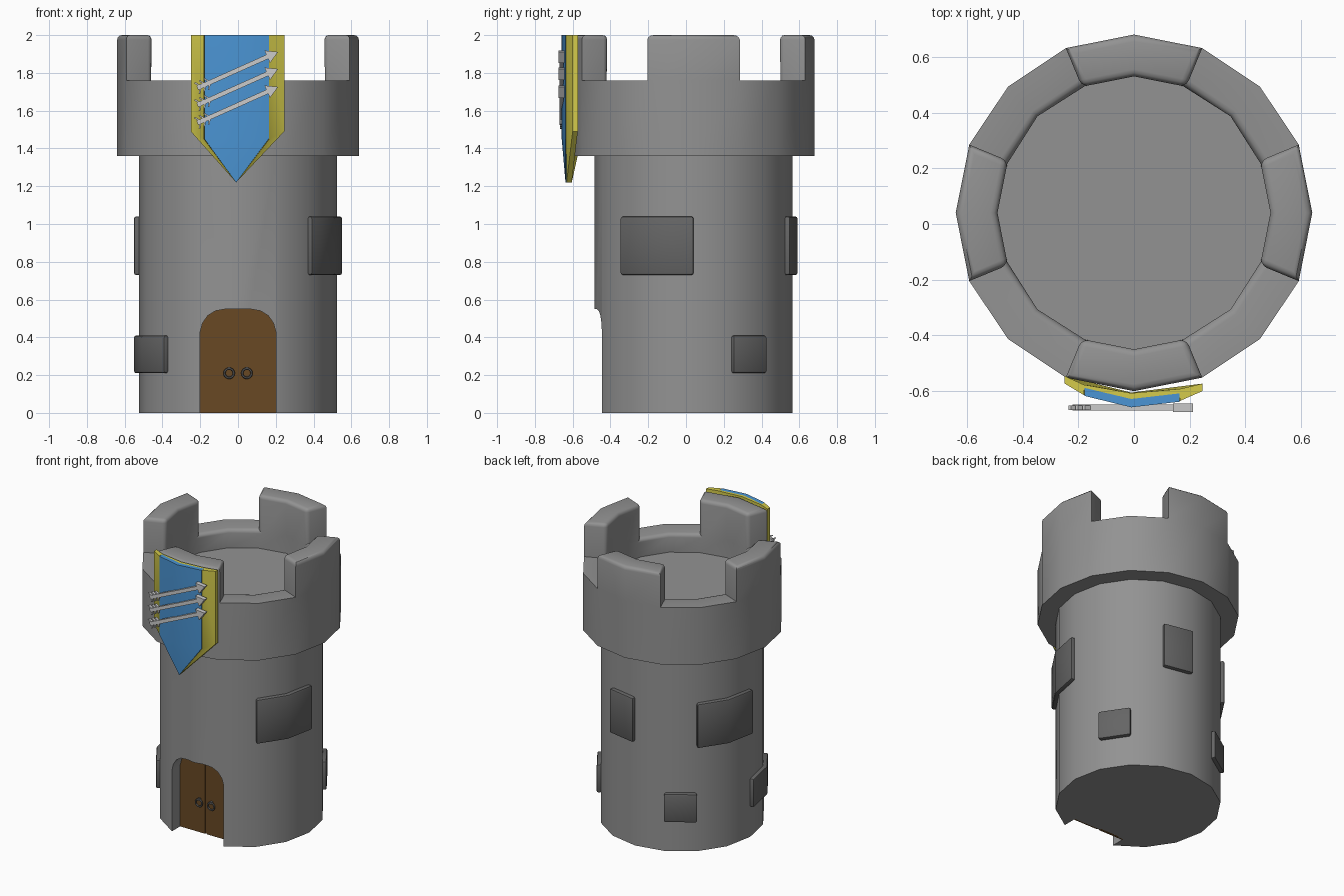
import bpy, bmesh
from math import radians, sin, cos, pi
from mathutils import Vector

if "Cube" in bpy.data.objects:
    bpy.data.objects.remove(bpy.data.objects["Cube"])

CY, STEP = 0.04, 22.5   # tower axis and angle of one wall facet


def polar(r, deg, z):
    a = radians(deg)
    return Vector((r * cos(a), CY + r * sin(a), z))


def material(name, rgb):
    m = bpy.data.materials.new(name)
    m.diffuse_color = (*rgb, 1)
    m.use_nodes = True
    m.node_tree.nodes["Principled BSDF"].inputs["Base Color"].default_value = m.diffuse_color
    return m


BLUE = material("blue_cloth", (0.07, 0.30, 0.66))
YELLOW = material("yellow_trim", (0.66, 0.60, 0.07))
BROWN = material("brown_wood", (0.14, 0.065, 0.017))
WALL = material("wall_grey", (0.29, 0.29, 0.29))
STONE = material("stone_grey", (0.13, 0.13, 0.13))


def finish(bm, name, mat=None, smooth=True):
    bmesh.ops.recalc_face_normals(bm, faces=bm.faces)
    me = bpy.data.meshes.new(name)
    bm.to_mesh(me)
    bm.free()
    ob = bpy.data.objects.new(name, me)
    bpy.context.collection.objects.link(ob)
    if mat:
        me.materials.append(mat)
    bpy.ops.object.select_all(action='DESELECT')
    ob.select_set(True)
    bpy.context.view_layer.objects.active = ob
    if smooth:
        bpy.ops.object.shade_smooth_by_angle(angle=radians(30))
    return ob


def lathe(profile):
    """16-sided solid of revolution, capped at both ends of the profile."""
    bm = bmesh.new()
    rings = [[bm.verts.new(polar(r, i * STEP, z)) for i in range(16)] for r, z in profile]
    for a, b in zip(rings, rings[1:]):
        for i in range(16):
            j = (i + 1) % 16
            bm.faces.new((a[i], a[j], b[j], b[i]))
    bm.faces.new(rings[0])
    bm.faces.new(rings[-1])
    return bm


def prism(bm, front, back):
    """Solid between two matching outlines."""
    f = [bm.verts.new(p) for p in front]
    b = [bm.verts.new(p) for p in back]
    bm.faces.new(f)
    bm.faces.new(b)
    for i in range(len(f)):
        j = (i + 1) % len(f)
        bm.faces.new((f[i], f[j], b[j], b[i]))


def slab(bm, pts, y0, y1):
    prism(bm, [(x, y0, z) for x, z in pts], [(x, y1, z) for x, z in pts])


# Tower body with arched door recess
half_arch = [(0.2, 0.43), (0.188, 0.475), (0.16, 0.515), (0.12, 0.54), (0.065, 0.55)]
arch = [(0.2, -0.1)] + half_arch + [(-x, z) for x, z in reversed(half_arch)] + [(-0.2, -0.1)]
bm = bmesh.new()
slab(bm, arch, -0.8, -0.345)
cutter = finish(bm, "door_cutter", smooth=False)
cutter.hide_render = True
body = finish(lathe([(0.525, 0), (0.525, 1.38)]), "tower_body", WALL, smooth=False)
mod = body.modifiers.new("door_recess", 'BOOLEAN')
mod.operation, mod.solver, mod.object = 'DIFFERENCE', 'EXACT', cutter
bpy.ops.object.modifier_apply(modifier=mod.name)
bpy.data.objects.remove(cutter)
bpy.ops.object.shade_smooth_by_angle(angle=radians(30))

# Battlement: collar, sunken floor and four merlons raised from the rim
bm = lathe([(0.5, 1.36), (0.64, 1.36), (0.64, 1.76), (0.49, 1.76), (0.49, 1.63)])
bm.normal_update()
for k in range(4):
    top = []
    for f in bm.faces:
        c = f.calc_center_median()
        d = Vector((c.x, c.y - CY, 0))
        axis = Vector((cos(k * pi / 2), sin(k * pi / 2), 0))
        if len(f.verts) == 4 and all(abs(v.co.z - 1.76) < 1e-4 for v in f.verts) \
                and d.normalized().dot(axis) > cos(radians(20)):
            top.append(f)
    ext = bmesh.ops.extrude_face_region(bm, geom=top)
    bmesh.ops.translate(bm, vec=(0, 0, 0.24),
                        verts=[g for g in ext["geom"] if isinstance(g, bmesh.types.BMVert)])
    bmesh.ops.delete(bm, geom=[f for f in top if f.is_valid], context='FACES')
bmesh.ops.recalc_face_normals(bm, faces=bm.faces)


def radius(v):
    return Vector((v.co.x, v.co.y - CY)).length


def rounded(e):
    """Merlon tops, their inner uprights and the inner rim between them."""
    if len(e.link_faces) != 2 or e.calc_face_angle(0) < 1:
        return False
    inner = all(radius(v) < 0.5 and v.co.z > 1.7 for v in e.verts)
    return all(v.co.z > 1.99 for v in e.verts) or (inner and e.is_convex)


bmesh.ops.bevel(bm, geom=[e for e in bm.edges if rounded(e)], offset=0.025, segments=3,
                profile=0.5, affect='EDGES')
finish(bm, "battlement", WALL)

# Raised wall stones: start angle, facets, bottom, top
stones = [(-45, 2, 0.73, 1.04), (67.5, 1, 0.73, 1.04), (135, 2, 0.73, 1.04),
          (22.5, 1, 0.21, 0.41), (112.5, 1, 0.21, 0.41), (180, 2, 0.21, 0.41)]
for n, (a, count, z0, z1) in enumerate(stones):
    bm = bmesh.new()
    angles = [a + i * STEP for i in range(count + 1)]
    outline = [(0.553, t) for t in angles] + [(0.49, t) for t in reversed(angles)]
    prism(bm, [polar(r, t, z0) for r, t in outline], [polar(r, t, z1) for r, t in outline])
    bmesh.ops.recalc_face_normals(bm, faces=bm.faces)
    edges = [e for e in bm.edges if e.calc_face_angle(0) > 0.8]
    bmesh.ops.bevel(bm, geom=edges, offset=0.012, segments=2, profile=0.5, affect='EDGES')
    finish(bm, f"wall_stone_{n + 1}", STONE)

# Double door with centre strip and ring handles
for s, side in ((-1, "left"), (1, "right")):
    bm = bmesh.new()
    pts = [(0.008, 0), (0.2, 0)] + half_arch + [(0.008, 0.55)]
    slab(bm, [(s * x, z) for x, z in pts], -0.355, -0.335)
    finish(bm, f"door_{side}", BROWN)
    bpy.ops.mesh.primitive_torus_add(major_segments=14, minor_segments=6, major_radius=0.025,
                                     minor_radius=0.006, location=(s * 0.047, -0.366, 0.21),
                                     rotation=(pi / 2, 0, 0))
    bpy.context.object.name = f"door_ring_{side}"
    bpy.context.object.data.materials.append(STONE)
    bpy.ops.object.shade_smooth_by_angle(angle=radians(60))
    bpy.ops.mesh.primitive_cube_add(size=0.016, location=(s * 0.047, -0.362, 0.234))
    bpy.context.object.name = f"ring_mount_{side}"
    bpy.context.object.data.materials.append(STONE)
bm = bmesh.new()
slab(bm, [(-0.009, 0), (0.009, 0), (0.009, 0.55), (-0.009, 0.55)], -0.348, -0.335)
finish(bm, "door_strip", BROWN)


# Hanging banner: columns of (x, front y, back y, lower z) tapering to a tip
def banner(name, cols, tip, mat):
    bm = bmesh.new()
    layers = []
    for k in (0, 1):
        top = [bm.verts.new((c[0], c[1 + k], 2.0)) for c in cols]
        low = [bm.verts.new((c[0], c[1 + k], c[3])) for c in cols]
        point = bm.verts.new((-0.01, tip[k], 1.22))
        for i in range(len(cols) - 1):
            bm.faces.new((top[i], top[i + 1], low[i + 1], low[i]))
            bm.faces.new((low[i], low[i + 1], point))
        layers.append(top + [low[-1], point, low[0]])
    a, b = layers
    for i in range(len(a)):
        j = (i + 1) % len(a)
        bm.faces.new((a[i], a[j], b[j], b[i]))
    finish(bm, name, mat)


banner("banner_border",
       [(-0.25, -0.572, -0.545, 1.49), (-0.18, -0.614, -0.577, 1.45),
        (-0.178, -0.588, -0.577, 1.45), (-0.01, -0.628, -0.607, 1.45),
        (0.163, -0.608, -0.592, 1.45), (0.165, -0.635, -0.592, 1.45),
        (0.245, -0.60, -0.573, 1.49)], (-0.632, -0.605), YELLOW)
banner("banner_field",
       [(-0.178, -0.617, -0.588, 1.45), (-0.01, -0.658, -0.628, 1.45),
        (0.163, -0.638, -0.608, 1.45)], (-0.638, -0.63), BLUE)

# Three flat arrows across the banner
for n, z in enumerate((1.72, 1.63, 1.535)):
    start, d = Vector((-0.215, z)), Vector((0.425, 0.19)).normalized()
    side = Vector((-d.y, d.x))

    def at(u, v):
        return start + d * u + side * v

    bm = bmesh.new()
    slab(bm, [at(0, -0.012), at(0.42, -0.012), at(0.42, 0.012), at(0, 0.012)], -0.670, -0.648)
    slab(bm, [at(0.405, -0.036), at(0.468, 0), at(0.405, 0.036)], -0.674, -0.644)
    for u in (0.015, 0.042, 0.069):
        for s in (-1, 1):
            slab(bm, [at(u, 0), at(u + 0.01, 0), at(u - 0.012, s * 0.032),
                      at(u - 0.022, s * 0.032)], -0.667, -0.651)
    finish(bm, f"arrow_{n + 1}", smooth=False)
